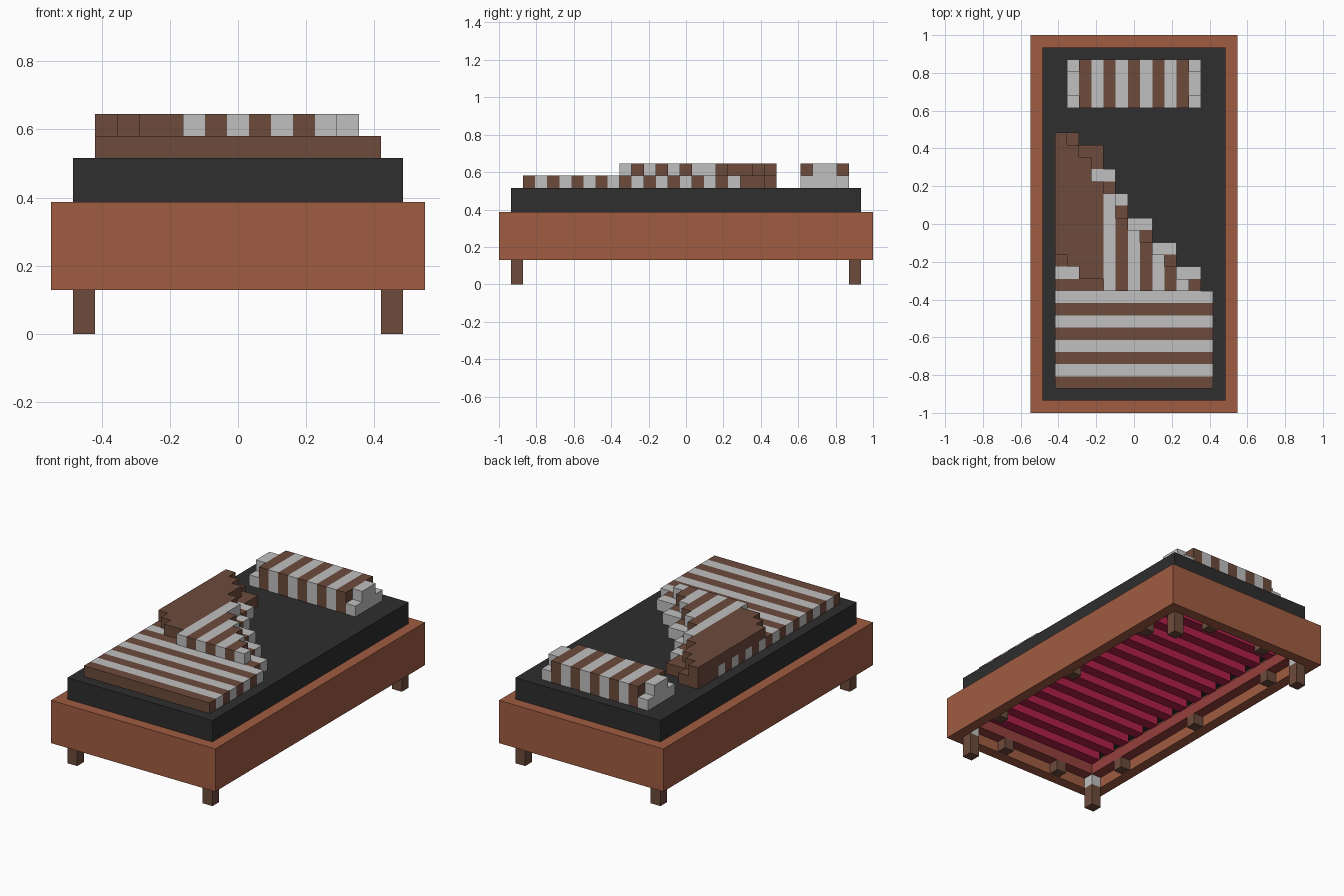
import bpy
import bmesh
from mathutils import Vector, Matrix

if "Cube" in bpy.data.objects:
    bpy.data.objects.remove(bpy.data.objects["Cube"], do_unlink=True)

# Everything sits on a block grid: 17 wide, 31 long, 10 high
W, L = 17, 31
UNIT = 2 / L


def material(name, hex_colour):
    channels = [int(hex_colour[i:i + 2], 16) / 255 for i in range(0, 6, 2)]
    rgba = [((c + 0.055) / 1.055) ** 2.4 for c in channels] + [1]
    mat = bpy.data.materials.new(name)
    mat.use_nodes = True
    mat.diffuse_color = rgba
    mat.node_tree.nodes["Principled BSDF"].inputs["Base Color"].default_value = rgba
    return mat


wood = material("orange_wood", "A05C42")
brown = material("dark_brown", "6D4B3C")
white = material("pale_grey", "C0C0C0")
black = material("charcoal", "2E2E2E")
crimson = material("crimson", "B0204A")
red_wood = material("red_wood", "96403E")


def blocks(name, parts):
    """Join boxes, each given as (low corner, high corner, material), in grid units."""
    mesh = bpy.data.meshes.new(name)
    bm = bmesh.new()
    mats = []
    for lo, hi, mat in parts:
        if mat not in mats:
            mats.append(mat)
            mesh.materials.append(mat)
        lo, hi = Vector(lo), Vector(hi)
        centre = ((lo + hi) / 2 - Vector((W / 2, L / 2, 0))) * UNIT
        size = (hi - lo) * UNIT
        made = bmesh.ops.create_cube(
            bm, size=1, matrix=Matrix.Translation(centre) @ Matrix.Diagonal((*size, 1)))
        for face in {f for v in made["verts"] for f in v.link_faces}:
            face.material_index = mats.index(mat)
    bm.to_mesh(mesh)
    bm.free()
    obj = bpy.data.objects.new(name, mesh)
    bpy.context.collection.objects.link(obj)
    return obj


def ring(name, inset, z0, z1, mat):
    """Rectangular frame one block thick."""
    a, x, y = inset, W - inset, L - inset
    blocks(name, [((a, a, z0), (x, a + 1, z1), mat),
                  ((a, y - 1, z0), (x, y, z1), mat),
                  ((a, a + 1, z0), (a + 1, y - 1, z1), mat),
                  ((x - 1, a + 1, z0), (x, y - 1, z1), mat)])


# Bed base: outer boards, inner rail and mattress
ring("bed_frame", 0, 2, 6, wood)
ring("inner_rail", 1, 3, 4, red_wood)
blocks("mattress", [((1, 1, 5), (W - 1, L - 1, 8), black)])

# Legs with pale caps where they meet the rail
for side, x in (("right", 1), ("left", W - 2)):
    for end, y in (("front", 1), ("back", L - 2)):
        blocks(f"{end}_{side}_leg", [((x, y, 0), (x + 1, y + 1, 2), brown),
                                     ((x, y, 2), (x + 1, y + 1, 3), white)])

# Support brackets under the rail
spots = [(x, y) for x in (1, W - 2) for y in (5, 15, 25)]
spots += [(x, y) for x in (5, 11) for y in (1, L - 2)]
blocks("rail_brackets", [((x, y, 2), (x + 1, y + 1, 3), brown) for x, y in spots])

# Cross slats
blocks("slats", [((2, y, 4), (W - 2, y + 1, 5), crimson) for y in range(2, L - 2, 2)])

# Blanket: striped rows, the far part cut back along a diagonal
row_end = [14, 14, 12, 12, 10, 10, 8, 8, 7, 7, 6, 6, 4]
rows = []
for y in range(2, 23):
    end = 15 if y < 10 else row_end[y - 10]
    rows.append(((2, y, 8), (end, y + 1, 9), white if y % 2 and y < 20 else brown))
blocks("blanket", rows)

# Folded corner: lengthwise stripes lying on the blanket
flap = []
for x in range(2, 13):
    start = {2: 13, 3: 12, 4: 11, 5: 11}.get(x, 10)
    stop = 23 - x if x > 6 else {2: 23, 3: 22, 4: 21, 5: 19, 6: 18}[x]
    flap.append(((x, start, 9), (x + 1, stop, 10), white if x > 5 and x % 2 == 0 else brown))
blocks("blanket_fold", flap)

# Pillow: lengthwise stripes with stepped ends
pillow = []
for x in range(3, 14):
    mat = white if x % 2 else brown
    trim = 1 if x in (3, 13) else 0
    pillow.append(((x, 25, 8), (x + 1, 29, 9), mat))
    pillow.append(((x, 25 + trim, 9), (x + 1, 29 - trim, 10), mat))
blocks("pillow", pillow)
